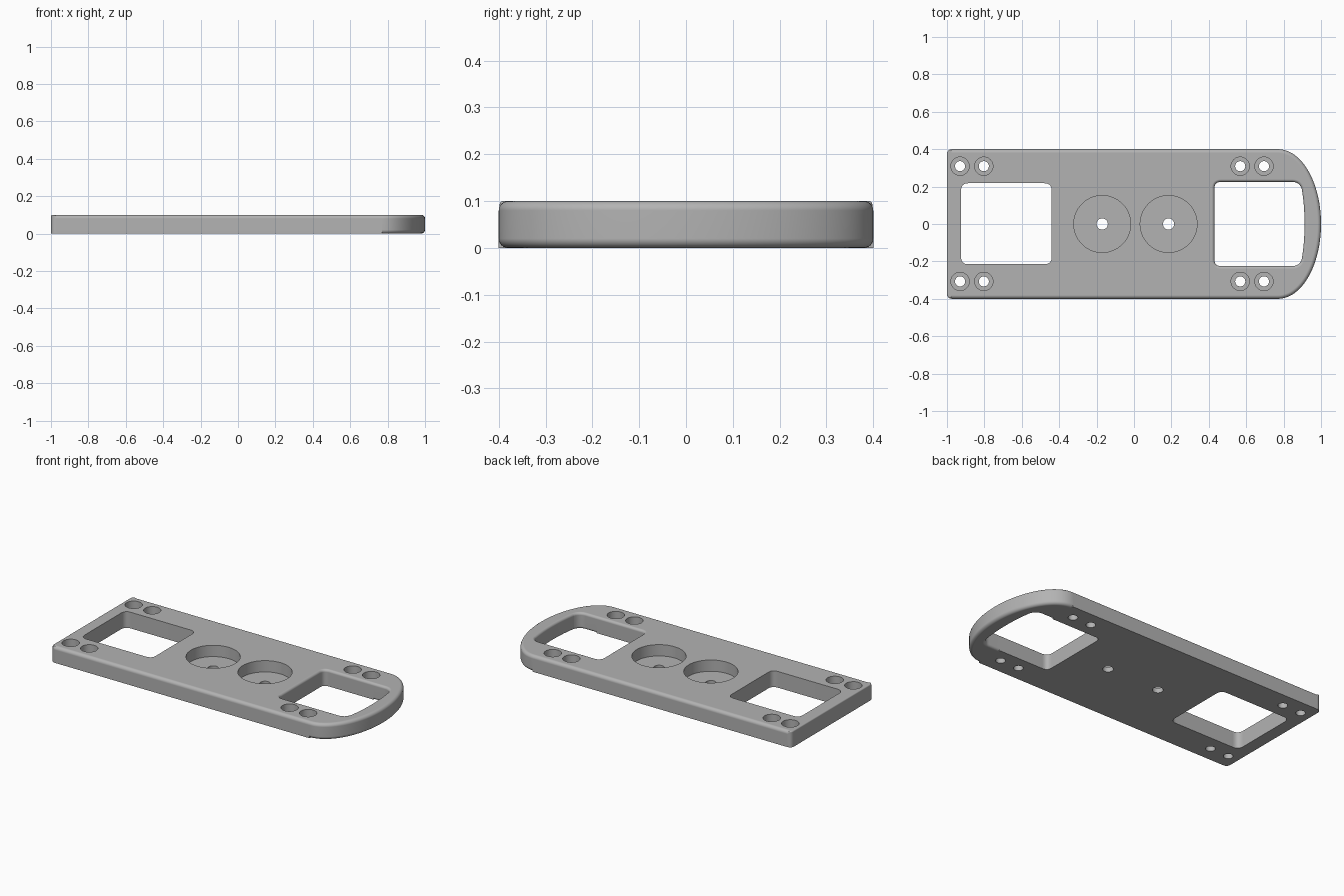
import bpy, bmesh, math
from mathutils import Vector

if "Cube" in bpy.data.objects:
    bpy.data.objects.remove(bpy.data.objects["Cube"])

H = 0.10          # plate thickness
XS = 0.77         # where the rounded handle begins
STEPS = 6

grey = bpy.data.materials.new("grey plastic")
grey.diffuse_color = (0.45, 0.45, 0.45, 1)
grey.use_nodes = True
grey.node_tree.nodes["Principled BSDF"].inputs["Base Color"].default_value = grey.diffuse_color


def new_object(name, bm):
    bmesh.ops.recalc_face_normals(bm, faces=bm.faces)
    mesh = bpy.data.meshes.new(name)
    bm.to_mesh(mesh)
    bm.free()
    mesh.materials.append(grey)
    ob = bpy.data.objects.new(name, mesh)
    bpy.context.collection.objects.link(ob)
    return ob


def round_poly(corners):
    """Counter-clockwise outline from (x, y, corner size)."""
    out = []
    for i, (x, y, r) in enumerate(corners):
        p = Vector((x, y))
        if r == 0:
            out.append(p)
            continue
        a = Vector(corners[i - 1][:2])
        b = Vector(corners[(i + 1) % len(corners)][:2])
        a = p + (a - p).normalized() * r
        b = p + (b - p).normalized() * r
        for k in range(9):
            t = k / 8
            out.append(a * (1 - t) ** 2 + p * 2 * t * (1 - t) + b * t * t)
    return out


def ellipse(a, b, y_max, n):
    """Bulging end of the handle, from -y_max to y_max."""
    e = math.asin(y_max / b)
    angles = [-e + 2 * e * k / n for k in range(n + 1)]
    return [(XS + a * math.cos(t), b * math.sin(t), 0) for t in angles]


def filleted(name, pts, sign, top_r, bottom_r, extend=0):
    """Wall with rounded rims; sign 1 narrows at the rims, -1 flares out."""
    stations = []
    n = len(pts)
    for i, p in enumerate(pts):
        t0 = (p - pts[i - 1]).normalized()
        t1 = (pts[(i + 1) % n] - p).normalized()
        t = (t0 + t1).normalized()
        inward = Vector((-t.y, t.x)) * sign
        rt = top_r(p.x)
        if abs(p.x - XS) < 1e-5:      # abrupt start of the lower rounding
            radii = [0, bottom_r] if p.y < 0 else [bottom_r, 0]
        else:
            radii = [bottom_r if p.x > XS else 0]
        stations += [(p, inward, rt, rb) for rb in radii]
    bm = bmesh.new()
    columns = []
    for p, inward, rt, rb in stations:
        prof = []
        for k in range(STEPS + 1):
            a = math.pi / 2 * k / STEPS
            prof.append((rb * (1 - math.sin(a)), rb * (1 - math.cos(a))))
        for k in range(STEPS + 1):
            a = math.pi / 2 * k / STEPS
            prof.append((rt * (1 - math.cos(a)), H - rt * (1 - math.sin(a))))
        if extend:
            prof = [(prof[0][0], -extend)] + prof + [(prof[-1][0], H + extend)]
        columns.append([bm.verts.new((*(p + inward * d), z)) for d, z in prof])
    for i, col in enumerate(columns):
        nxt = columns[(i + 1) % len(columns)]
        for k in range(len(col) - 1):
            bm.faces.new((col[k], nxt[k], nxt[k + 1], col[k + 1]))
    bm.faces.new([c[-1] for c in columns])
    bm.faces.new([c[0] for c in reversed(columns)])
    bmesh.ops.remove_doubles(bm, verts=bm.verts, dist=1e-5)
    return new_object(name, bm)


def cylinder(x, y, r, z0, n):
    bm = bmesh.new()
    z1 = H + 0.05
    bmesh.ops.create_cone(bm, cap_ends=True, segments=n, radius1=r, radius2=r, depth=z1 - z0)
    bmesh.ops.translate(bm, verts=bm.verts, vec=(x, y, (z0 + z1) / 2))
    return new_object("bore_cutter", bm)


# Plate with a bulging handle end
outer = round_poly([(-1, -0.4, 0.03)] + ellipse(0.23, 0.4, 0.4, 56) + [(-1, 0.4, 0.03)])
plate = filleted("plate", outer, 1, lambda x: 0.02 if x > -0.98 else 0.008, 0.02)

# Handle opening, square window, round pockets and screw holes
grip = round_poly([(0.43, -0.225, 0.035), (XS, -0.225, 0), (0.886, -0.225, 0.04)]
                  + ellipse(0.142, 0.42, 0.185, 16)
                  + [(0.886, 0.225, 0.04), (XS, 0.225, 0), (0.43, 0.225, 0.035)])
window = round_poly([(-0.925, -0.215, 0.04), (-0.44, -0.215, 0.04),
                     (-0.44, 0.218, 0.04), (-0.925, 0.218, 0.04)])
cutters = [filleted("handle_cutter", grip, -1, lambda x: 0.015, 0.015, 0.05),
           filleted("window_cutter", window, -1, lambda x: 0, 0, 0.05)]
for x in (-0.17, 0.185):
    cutters += [cylinder(x, 0, 0.152, 0.03, 64), cylinder(x, 0, 0.03, -0.05, 32)]
for x in (-0.93, -0.803, 0.568, 0.695):
    for y in (-0.307, 0.309):
        cutters += [cylinder(x, y, 0.049, 0.04, 40), cylinder(x, y, 0.027, -0.05, 32)]

bpy.context.view_layer.objects.active = plate
for cutter in cutters:
    mod = plate.modifiers.new("cut", 'BOOLEAN')
    mod.operation = 'DIFFERENCE'
    mod.solver = 'EXACT'
    mod.object = cutter
    bpy.ops.object.modifier_apply(modifier=mod.name)
    bpy.data.objects.remove(cutter)

# Smooth fillets and walls, sharp rims
plate.select_set(True)
bpy.ops.object.shade_smooth_by_angle(angle=math.radians(30))
weighted = plate.modifiers.new("weighted normals", 'WEIGHTED_NORMAL')
weighted.keep_sharp = True
